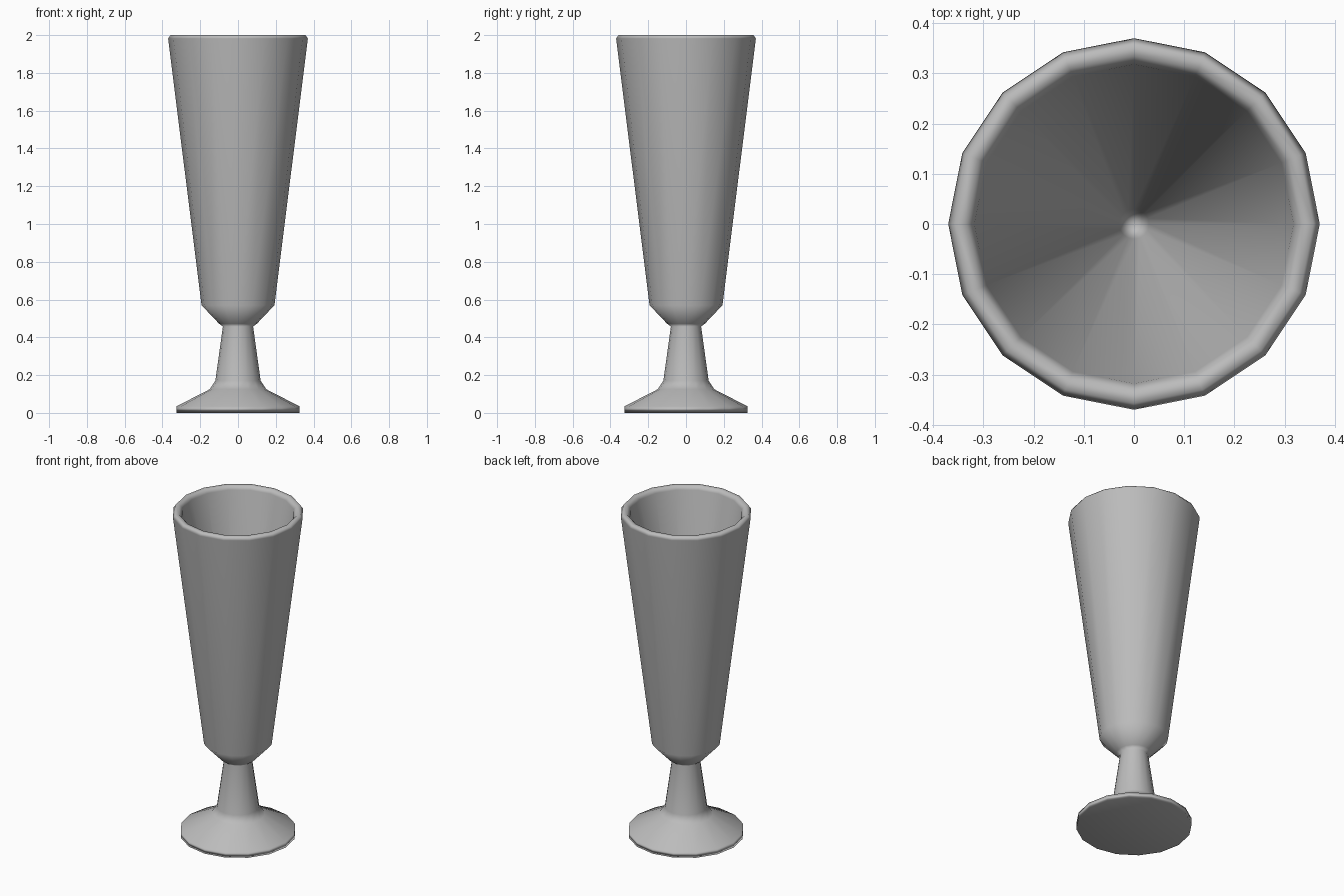
import bpy
import bmesh
import math

if "Cube" in bpy.data.objects:
    bpy.data.objects.remove(bpy.data.objects["Cube"])

SIDES = 16


def lathe(name, profile):
    """Revolve (radius, z) points around z; zero radius makes a pole."""
    bm = bmesh.new()
    rings = []
    for r, z in profile:
        if r == 0:
            rings.append([bm.verts.new((0, 0, z))] * SIDES)
        else:
            angles = [2 * math.pi * i / SIDES for i in range(SIDES)]
            rings.append([bm.verts.new((r * math.cos(a), r * math.sin(a), z)) for a in angles])
    for low, high in zip(rings, rings[1:]):
        for i in range(SIDES):
            j = (i + 1) % SIDES
            corners = list(dict.fromkeys((low[i], low[j], high[j], high[i])))
            bm.faces.new(corners)
    bmesh.ops.recalc_face_normals(bm, faces=bm.faces)
    for face in bm.faces:
        face.smooth = True
    mesh = bpy.data.meshes.new(name)
    bm.to_mesh(mesh)
    bm.free()
    obj = bpy.data.objects.new(name, mesh)
    bpy.context.collection.objects.link(obj)
    return obj


# Whole vessel as one closed skin
glass = lathe("flute_glass", [
    # foot
    (0, 0), (0.325, 0), (0.325, 0.035), (0.15, 0.125),
    # stem
    (0.12, 0.17), (0.08, 0.457),
    # bowl outside
    (0.10, 0.472), (0.193, 0.57), (0.37, 1.982),
    # rounded rim
    (0.357, 2.0), (0.335, 2.0), (0.318, 1.98),
    # tapered inside, down to a point
    (0.03, 0.685), (0, 0.55),
])

# Large faces dominate the shading, so the long walls read straight
weighted = glass.modifiers.new("weighted_normals", 'WEIGHTED_NORMAL')
weighted.mode = 'FACE_AREA'
weighted.weight = 50

# Mid grey surface
grey = bpy.data.materials.new("mid_grey")
grey.diffuse_color = (0.5, 0.5, 0.5, 1)
grey.use_nodes = True
grey.node_tree.nodes["Principled BSDF"].inputs["Base Color"].default_value = grey.diffuse_color
glass.data.materials.append(grey)
